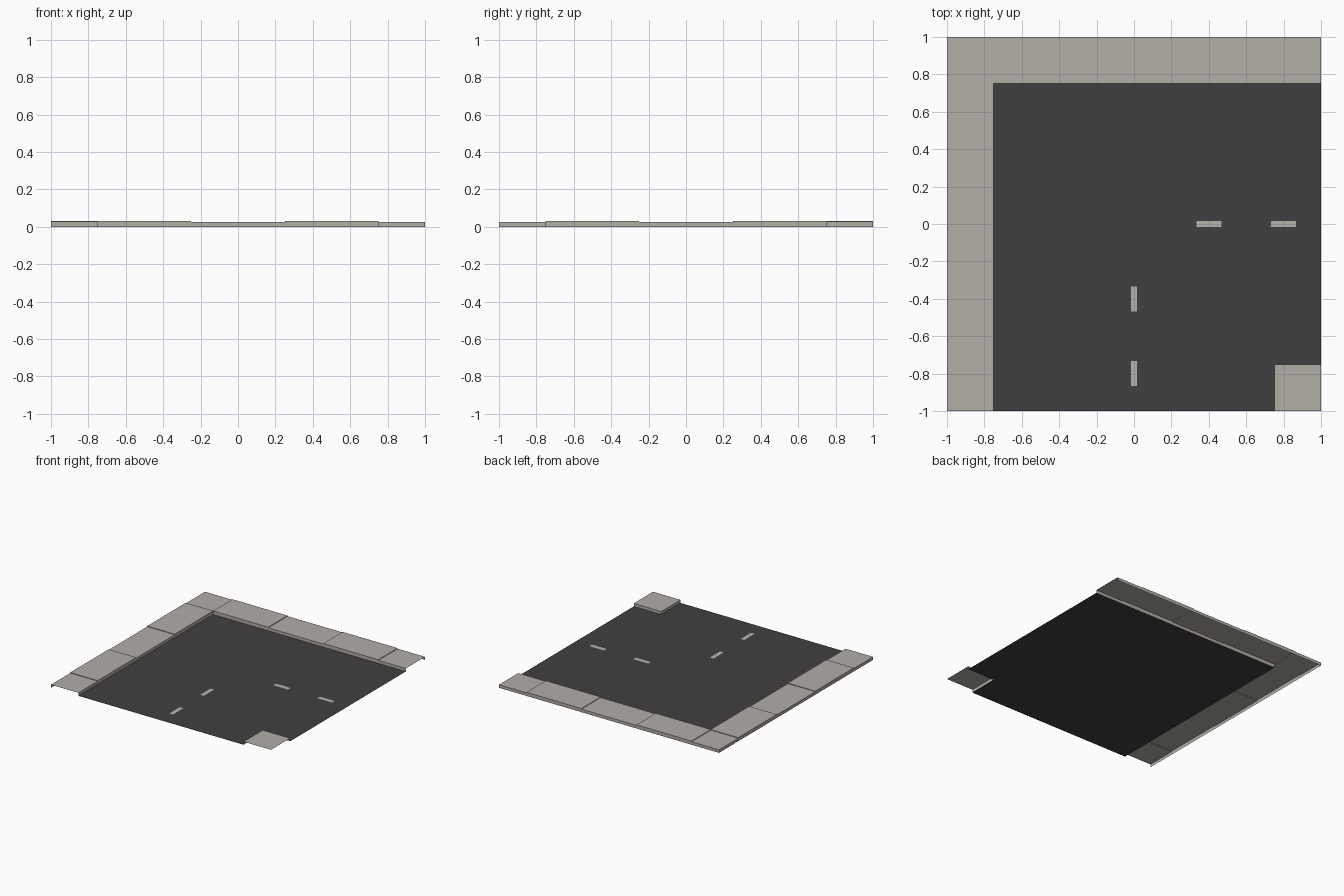
import bpy, bmesh

if "Cube" in bpy.data.objects:
    bpy.data.objects.remove(bpy.data.objects["Cube"])

LOW, HIGH, INNER = 0.025, 0.03, 0.75


def material(name, rgb):
    m = bpy.data.materials.new(name)
    m.diffuse_color = (*rgb, 1)
    m.use_nodes = True
    m.node_tree.nodes["Principled BSDF"].inputs["Base Color"].default_value = m.diffuse_color
    return m


paving = material("paving stone", (0.445, 0.418, 0.381))
asphalt = material("asphalt", (0.051, 0.051, 0.051))
paint = material("road paint", (0.47, 0.455, 0.42))


def sheet(name, polygons, mat):
    """Object made of thin open polygons."""
    bm = bmesh.new()
    for poly in polygons:
        bm.faces.new([bm.verts.new(p) for p in poly])
    bmesh.ops.remove_doubles(bm, verts=bm.verts, dist=1e-5)
    mesh = bpy.data.meshes.new(name)
    bm.to_mesh(mesh)
    bm.free()
    mesh.materials.append(mat)
    obj = bpy.data.objects.new(name, mesh)
    bpy.context.collection.objects.link(obj)


def slab(name, x0, x1, y0, y1, h, walls):
    """Paving slab: top plus chosen walls, each given as side -> bottom height."""
    ends = {"-x": ((x0, y1), (x0, y0)), "+x": ((x1, y0), (x1, y1)),
            "-y": ((x0, y0), (x1, y0)), "+y": ((x1, y1), (x0, y1))}
    polys = [[(x0, y0, h), (x1, y0, h), (x1, y1, h), (x0, y1, h)]]
    for side, z in walls.items():
        a, b = ends[side]
        polys.append([(*a, z), (*b, z), (*b, h), (*a, h)])
    sheet(name, polys, paving)


# road surface with a notch for the small corner pavement
outline = [(-INNER, -1), (INNER, -1), (INNER, -INNER), (1, -INNER), (1, INNER), (-INNER, INNER)]
sheet("road", [[(x, y, 0) for x, y in outline]], asphalt)

# pavement slabs alternating in height along the left and back edges
cuts = [-0.75, -0.25, 0.25, 0.75, 1.0]
for i in range(4):
    a, b = cuts[i], cuts[i + 1]
    high = i % 2 == 0
    h = HIGH if high else LOW
    back = {"-y": 0, "+y": 0}
    left = {"-x": 0, "+x": 0}
    if high:  # small steps down to the lower neighbours
        back.update({"-x": LOW, "+x": LOW})
        left.update({"-y": LOW, "+y": LOW})
    slab(f"back_pavement_{i}", a, b, INNER, 1, h, back)
    slab(f"left_pavement_{i}", -1, -INNER, -b, -a, h, left)

# corner slabs
slab("outer_corner_pavement", -1, -INNER, INNER, 1, LOW, {"-x": 0, "+y": 0})
slab("inner_corner_pavement", INNER, 1, -1, -INNER, LOW, {"-x": 0, "+y": 0})

# dashed centre line, one arm to the right and one to the front
for i, c in enumerate((0.4, 0.8)):
    for arm, cx, cy, hx, hy in (("right", c, 0, 0.0667, 0.0165), ("front", 0, -c, 0.0165, 0.0667)):
        sheet(f"{arm}_dash_{i}", [[(cx - hx, cy - hy, 0.002), (cx + hx, cy - hy, 0.002),
                                   (cx + hx, cy + hy, 0.002), (cx - hx, cy + hy, 0.002)]], paint)
